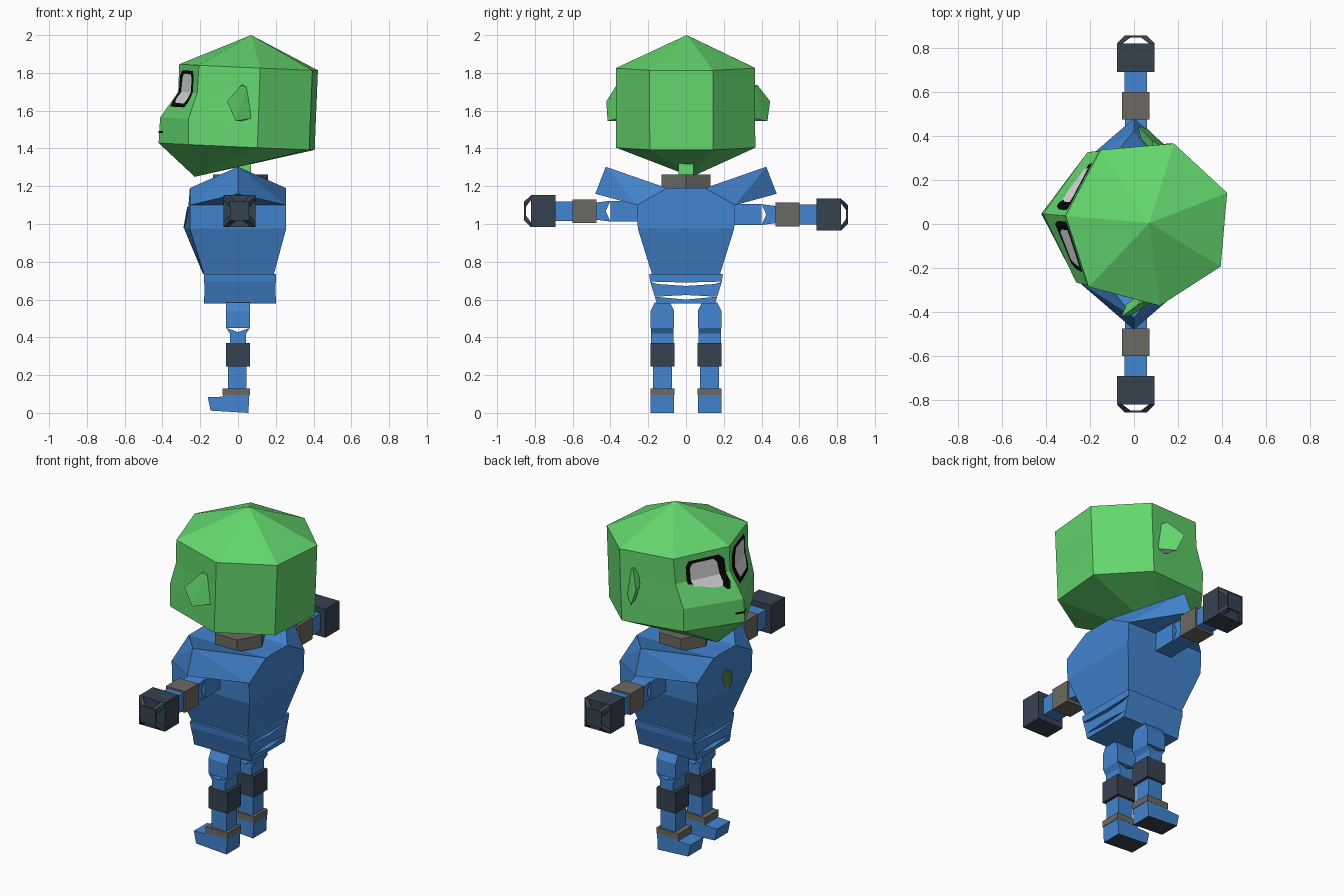
import bpy, bmesh, math
from mathutils import Matrix, Vector

cube = bpy.data.objects.get("Cube")
if cube:
    bpy.data.objects.remove(cube, do_unlink=True)


def material(name, r, g, b):
    lin = [((c / 255 + 0.055) / 1.055) ** 2.4 if c > 10 else c / 255 / 12.92 for c in (r, g, b)]
    m = bpy.data.materials.new(name)
    m.use_nodes = True
    m.diffuse_color = (*lin, 1)
    m.node_tree.nodes["Principled BSDF"].inputs["Base Color"].default_value = (*lin, 1)
    return m


GREEN = material("green skin", 100, 216, 110)
BLUE = material("blue suit", 66, 133, 208)
SLATE = material("dark slate", 54, 66, 80)
GREY = material("warm grey", 107, 105, 97)
WHITE = material("pale grey", 222, 220, 222)
BLACK = material("black", 6, 6, 6)
OLIVE = material("olive emblem", 82, 120, 72)


def finish(name, bm, *mats, rule=None):
    bmesh.ops.recalc_face_normals(bm, faces=bm.faces)
    bm.normal_update()
    if rule:
        for f in bm.faces:
            f.material_index = rule(f)
    me = bpy.data.meshes.new(name)
    bm.to_mesh(me)
    bm.free()
    for m in mats:
        me.materials.append(m)
    ob = bpy.data.objects.new(name, me)
    bpy.context.collection.objects.link(ob)
    return ob


def hull(name, pts, *mats, rule=None):
    bm = bmesh.new()
    for p in pts:
        bm.verts.new(p)
    bmesh.ops.convex_hull(bm, input=bm.verts[:])
    return finish(name, bm, *mats, rule=rule)


def box(name, x, y, z, mat):
    return hull(name, [(a, b, c) for a in x for b in y for c in z], mat)


def prism(name, profile, axis, lo, hi, *mats, rule=None):
    """Extrude a profile (x,z along y, or y,z along x)."""
    bm = bmesh.new()
    put = (lambda a, b, t: (a, t, b)) if axis == "y" else (lambda a, b, t: (t, a, b))
    rings = [[bm.verts.new(put(a, b, t)) for a, b in profile] for t in (lo, hi)]
    bm.faces.new(rings[0])
    bm.faces.new(rings[1])
    n = len(profile)
    for i in range(n):
        j = (i + 1) % n
        bm.faces.new((rings[0][i], rings[0][j], rings[1][j], rings[1][i]))
    return finish(name, bm, *mats, rule=rule)


def loft(name, rings, bottom, top, mat):
    """Skin a stack of rings; each end is a point or a flat cap (None)."""
    bm = bmesh.new()
    vs = [[bm.verts.new(p) for p in r] for r in rings]
    n = len(vs[0])
    for a, b in zip(vs, vs[1:]):
        for i in range(n):
            j = (i + 1) % n
            bm.faces.new((a[i], a[j], b[j], b[i]))
    for ring, tip in ((vs[0], bottom), (vs[-1], top)):
        if tip is None:
            bm.faces.new(ring)
        else:
            t = bm.verts.new(tip)
            for i in range(n):
                bm.faces.new((ring[i], ring[(i + 1) % n], t))
    return finish(name, bm, mat)


# Head: half outlines (front ridge, cheek, side, back) mirrored in y, turned slightly
HEAD = Matrix.Translation((0, 0.01, 0)) @ Matrix.Rotation(math.radians(-5), 4, "Z")
LEVELS = [  # z, ridge x, cheek, side, back
    (1.41, -0.422, (-0.237, 0.295), (0.135, 0.37), (0.393, 0.168)),
    (1.545, -0.414, (-0.238, 0.297), (0.14, 0.37), (0.398, 0.168)),
    (1.685, -0.318, (-0.19, 0.305), (0.145, 0.37), (0.404, 0.168)),
    (1.832, -0.312, (-0.18, 0.312), (0.15, 0.37), (0.41, 0.168)),
]


def tilt(x, y, z):
    return Vector((x, y, z - 0.045 * x))


rings = []
for z, rx, *side in LEVELS:
    half = [tilt(x, y, z) for x, y in side]
    rings.append([tilt(rx, 0, z)] + half + [Vector((p.x, -p.y, p.z)) for p in reversed(half)])
head_parts = [loft("head", rings, (-0.23, 0, 1.25), (0.07, 0, 2.0), GREEN)]


def face_point(u, z, s, off):
    """Point on the face: u runs from the ridge to the cheek."""
    for a, b in zip(LEVELS, LEVELS[1:]):
        if z <= b[0] or b is LEVELS[-1]:
            t = (z - a[0]) / (b[0] - a[0])
            break
    ridge = a[1] + (b[1] - a[1]) * t
    cheek = Vector(a[2]).lerp(Vector(b[2]), t)
    x, y = ridge + (cheek.x - ridge) * u, cheek.y * u
    p = tilt(x, y * s, z)
    return p + Vector((-0.9, 0.42 * s, 0.2)) * off


def face_patch(name, rows, s, off, mat):
    bm = bmesh.new()
    vs = [[bm.verts.new(face_point(u, z, s, off)) for u in (u0, u1)] for z, u0, u1 in rows]
    for a, b in zip(vs, vs[1:]):
        bm.faces.new((a[0], a[1], b[1], b[0]))
    ob = finish(name, bm, mat)
    if sum((p.normal.x for p in ob.data.polygons)) > 0:
        ob.data.flip_normals()
    return ob


for side, s in (("left", -1), ("right", 1)):
    # Eye outline, eye and mouth plates
    head_parts.append(face_patch(side + "_eye_outline", [
        (1.605, 0.13, 0.7), (1.635, 0.08, 0.78), (1.685, 0.08, 0.8), (1.77, 0.1, 0.8), (1.8, 0.2, 0.74)], s, 0.004, BLACK))
    head_parts.append(face_patch(side + "_eye", [
        (1.625, 0.24, 0.64), (1.645, 0.2, 0.7), (1.685, 0.2, 0.73), (1.76, 0.24, 0.73), (1.783, 0.3, 0.68)], s, 0.007, WHITE))
    head_parts.append(face_patch(side + "_mouth", [(1.462, 0, 0.15), (1.474, 0, 0.15)], s, 0.004, BLACK))
    # Ear: tilted plate with a pale lower rim
    rim = [(-0.02, 0.435, 1.65), (0.05, 0.375, 1.735), (0.075, 0.36, 1.725),
           (0.105, 0.36, 1.56), (0.025, 0.425, 1.545)]
    pts = [(x, y * s, z) for x, y, z in rim] + [(x + 0.02, (y - 0.06) * s, z) for x, y, z in rim]
    head_parts.append(hull(side + "_ear", pts, GREEN, WHITE,
                           rule=lambda f: int(f.normal.z < -0.4)))
for ob in head_parts:
    ob.data.transform(HEAD)

# Neck and collar
box("neck", (0.0, 0.07), (-0.04, 0.04), (1.2, 1.4), GREEN)
collar = [[(0.013 + 0.145 * math.cos(math.radians(a)), 0.15 * math.sin(math.radians(a)), z)
           for a in range(0, 360, 60)] for z in (1.18, 1.262)]
loft("collar", collar, None, None, GREY)

# Torso: box section with a shallow keel on the chest
torso = [[(keel, 0, z), (front, w, z), (back, w, z), (back, -w, z), (front, -w, z)]
         for z, keel, front, back, w in (
             (0.735, -0.185, -0.18, 0.19, 0.18),
             (0.975, -0.285, -0.255, 0.255, 0.255),
             (1.1, -0.262, -0.255, 0.255, 0.26),
             (1.19, -0.255, -0.255, 0.255, 0.1))]
loft("torso", torso, None, None, BLUE)
hull("chest_emblem", [(x - 0.283 + 0.18 * (z - 0.99) + 0.11 * abs(y), y, z)
                      for x in (-0.004, 0.003)
                      for y, z in ((0, 0.98), (0.04, 1.01), (0.045, 1.06), (0, 1.09),
                                   (-0.045, 1.06), (-0.04, 1.01))], OLIVE)

# Waist: three bands with bowed edges leaving thin slots
prism("upper_waist_band", [(-0.195, 0.735), (0.195, 0.735), (0.19, 0.695), (0, 0.69), (-0.19, 0.695)],
      "x", -0.18, 0.2, BLUE)
prism("middle_waist_band", [(-0.19, 0.695), (-0.15, 0.682), (0, 0.672), (0.15, 0.682), (0.19, 0.695),
                            (0.165, 0.615), (0, 0.624), (-0.165, 0.615)], "x", -0.178, 0.198, BLUE)
prism("lower_waist_band", [(-0.165, 0.615), (0, 0.6), (0.165, 0.615), (0.155, 0.58), (-0.155, 0.58)],
      "x", -0.18, 0.2, BLUE)

for side, s in (("left", -1), ("right", 1)):
    # Shoulder flap
    hull(side + "_shoulder_flap", [(x, y * s, z) for x, y, z in (
        (-0.255, 0.1, 1.19), (0.255, 0.1, 1.19), (-0.255, 0.26, 1.1), (0.255, 0.26, 1.1),
        (0, 0.425, 1.303), (0, 0.48, 1.16))], BLUE)

    # Arm
    cx, cz = 0.008, 1.059 - 0.009 * s

    def arm_box(name, y0, y1, h, mat):
        box(side + name, (cx - h, cx + h), (y0 * s, y1 * s), (cz - h, cz + h), mat)

    arm_box("_upper_arm", 0.2, 0.4, 0.055, BLUE)
    prism(side + "_elbow", [(y * s, cz + z) for y, z in (
        (0.4, 0.055), (0.425, 0), (0.4, -0.055), (0.48, -0.045), (0.48, 0.045))],
        "x", cx - 0.05, cx + 0.05, BLUE)
    arm_box("_forearm_cuff", 0.475, 0.6, 0.063, GREY)
    arm_box("_wrist", 0.6, 0.69, 0.052, BLUE)
    arm_box("_hand", 0.69, 0.82, 0.085, SLATE)
    # Open knuckle frame on the end of the hand
    arm_box("_knuckle_plate", 0.848, 0.857, 0.05, SLATE)
    for i in (-1, 1):
        for k in (-1, 1):
            hull(side + "_knuckle_strut", [(cx + a * i, y * s, cz + b * k) for a, y, b in (
                (0.085, 0.82, 0.085), (0.06, 0.82, 0.085), (0.085, 0.82, 0.06),
                (0.05, 0.857, 0.05), (0.02, 0.85, 0.05), (0.05, 0.85, 0.02))], SLATE)

    # Leg
    y = 0.125 * s

    def leg_box(name, x0, x1, w, z0, z1, mat):
        box(side + name, (x0, x1), (y - w, y + w), (z0, z1), mat)

    hull(side + "_thigh", [(x, y + w * k, z) for x in (-0.063, 0.063) for k in (-1, 1)
                           for w, z in ((0.062, 0.45), (0.062, 0.54), (0.04, 0.585))], BLUE)
    prism(side + "_knee", [(-0.063, 0.45), (0, 0.428), (0.063, 0.45), (0.043, 0.42), (0.043, 0.36),
                           (-0.043, 0.36), (-0.043, 0.42)], "y", y - 0.06, y + 0.06, BLUE)
    leg_box("_shin_guard", -0.063, 0.063, 0.063, 0.245, 0.37, SLATE)
    leg_box("_shin", -0.052, 0.046, 0.05, 0.12, 0.25, BLUE)
    leg_box("_ankle_cuff", -0.082, 0.063, 0.063, 0.094, 0.13, GREY)
    prism(side + "_foot", [(-0.16, 0.083), (-0.145, 0.012), (0.055, 0), (0.06, 0.095), (-0.08, 0.095),
                           (-0.08, 0.086)], "y", y - 0.062, y + 0.062, BLUE, SLATE,
          rule=lambda f: int(f.normal.z < -0.8))
